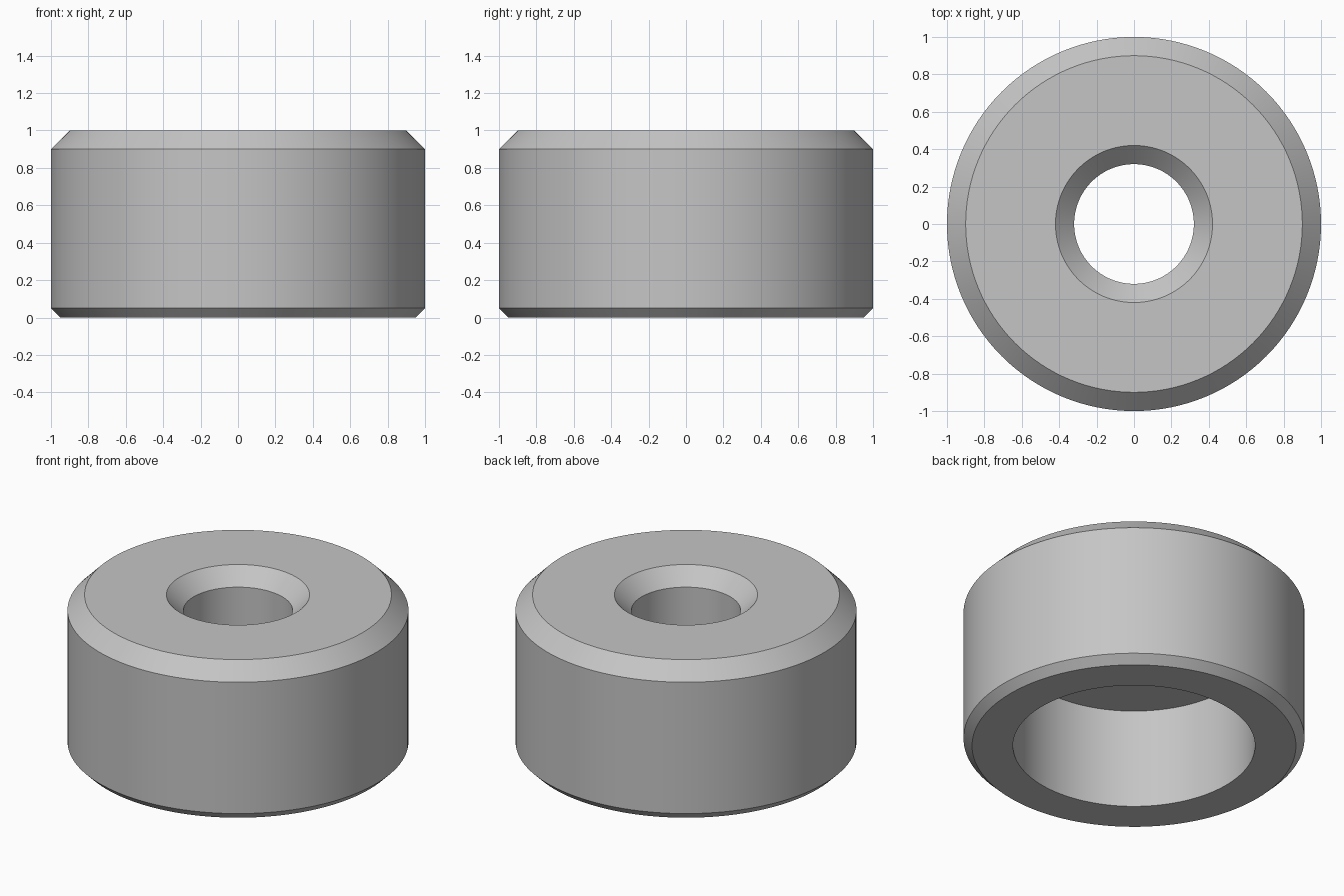
import bpy
import bmesh
from math import radians, tau

if "Cube" in bpy.data.objects:
    bpy.data.objects.remove(bpy.data.objects["Cube"], do_unlink=True)

SEGMENTS = 128

# Plain grey material
grey = bpy.data.materials.new("light_grey")
grey.use_nodes = True
colour = (0.56, 0.56, 0.56, 1)
grey.diffuse_color = colour
grey.node_tree.nodes["Principled BSDF"].inputs["Base Color"].default_value = colour

# Cross-section (radius, height): outer wall, countersunk hole, wide recess below
profile = [
    (0.95, 0), (1, 0.05), (1, 0.9), (0.9, 1),
    (0.42, 1), (0.32, 0.9), (0.32, 0.645),
    (0.71, 0.645), (0.71, 0),
]

# Turn the closed section around the vertical axis
bm = bmesh.new()
verts = [bm.verts.new((r, 0, z)) for r, z in profile]
edges = [bm.edges.new((a, b)) for a, b in zip(verts, verts[1:] + verts[:1])]
bmesh.ops.spin(bm, geom=verts + edges, cent=(0, 0, 0), axis=(0, 0, 1),
               angle=tau, steps=SEGMENTS, use_merge=True)
bmesh.ops.remove_doubles(bm, verts=bm.verts[:], dist=0.0001)
bmesh.ops.recalc_face_normals(bm, faces=bm.faces[:])

mesh = bpy.data.meshes.new("round_foot")
bm.to_mesh(mesh)
bm.free()
mesh.materials.append(grey)
foot = bpy.data.objects.new("round_foot", mesh)
bpy.context.collection.objects.link(foot)

# Smooth walls with crisp chamfer edges
bpy.ops.object.select_all(action="DESELECT")
foot.select_set(True)
bpy.context.view_layer.objects.active = foot
bpy.ops.object.shade_smooth_by_angle(angle=radians(30))
